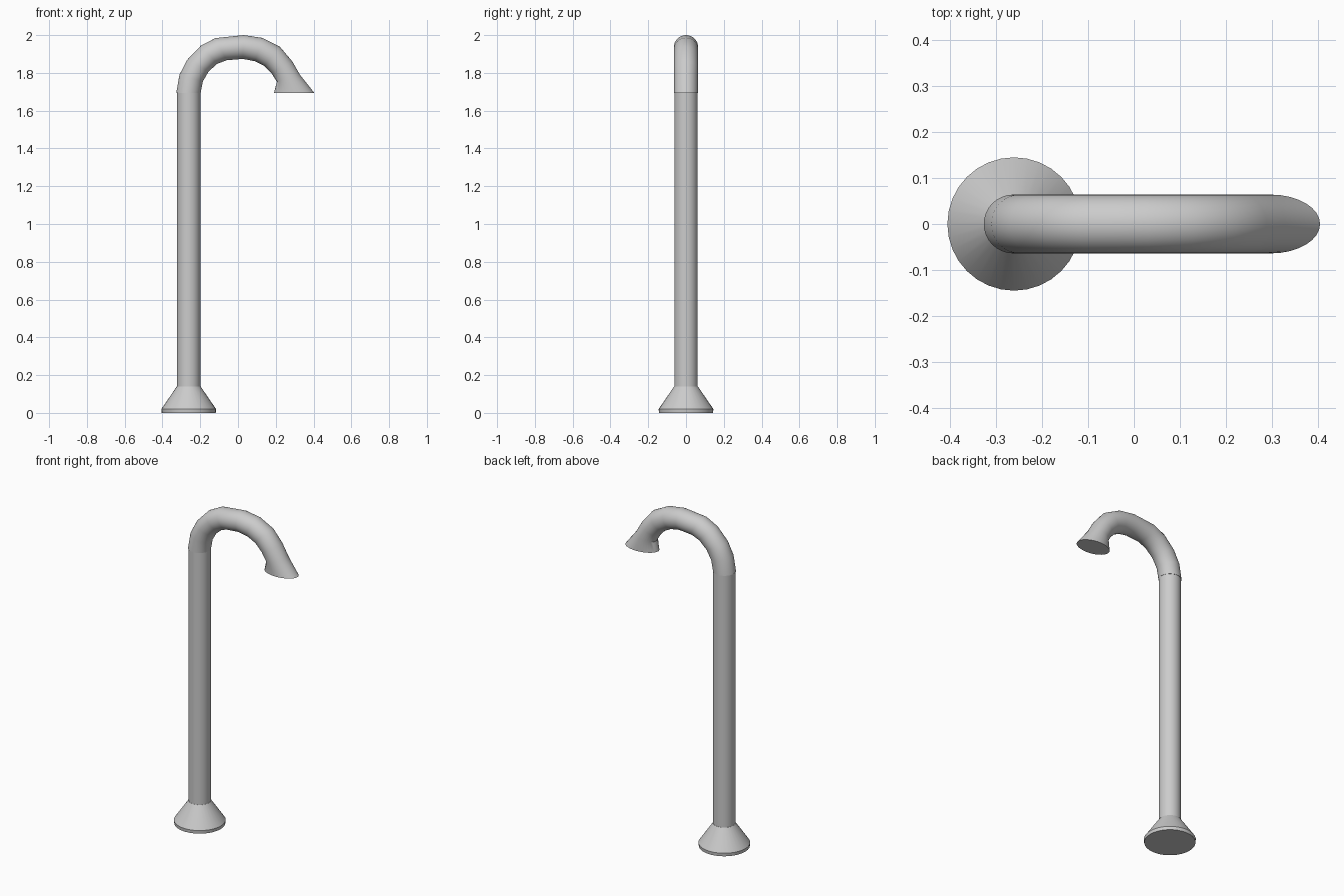
import bpy, bmesh, math
from mathutils import Vector

if "Cube" in bpy.data.objects:
    bpy.data.objects.remove(bpy.data.objects["Cube"])

SEG = 32
PX = -0.261  # post axis


def loft(name, rings, half_depth=None):
    """Skin elliptical rings given as (left/outer point, right/inner point) in xz."""
    bm = bmesh.new()
    loops = []
    for a, b in rings:
        a, b = Vector((a[0], 0, a[1])), Vector((b[0], 0, b[1]))
        mid, axis = (a + b) / 2, (a - b) / 2
        depth = half_depth or axis.length
        loops.append([bm.verts.new(mid + axis * math.cos(t) + Vector((0, depth * math.sin(t), 0)))
                      for t in (2 * math.pi * i / SEG for i in range(SEG))])
    for lo, hi in zip(loops, loops[1:]):
        for i in range(SEG):
            j = (i + 1) % SEG
            bm.faces.new((lo[i], lo[j], hi[j], hi[i]))
    bm.faces.new(loops[0])
    bm.faces.new(loops[-1])
    bmesh.ops.recalc_face_normals(bm, faces=bm.faces)
    mesh = bpy.data.meshes.new(name)
    bm.to_mesh(mesh)
    bm.free()
    ob = bpy.data.objects.new(name, mesh)
    bpy.context.collection.objects.link(ob)
    bpy.ops.object.select_all(action='DESELECT')
    ob.select_set(True)
    bpy.context.view_layer.objects.active = ob
    bpy.ops.object.shade_smooth_by_angle(angle=math.radians(35))
    return ob


def round_ring(r, z):
    return ((PX - r, z), (PX + r, z))


# Flared foot
loft("base_flange", [round_ring(0.143, 0), round_ring(0.145, 0.02), round_ring(0.063, 0.14)])

# Straight pipe
loft("post", [round_ring(0.062, 0.13), round_ring(0.062, 1.70)])

# Curved top pipe ending in a level, stretched mouth
outer = [(-0.327, 1.693), (-0.31, 1.79), (-0.27, 1.868), (-0.197, 1.944), (-0.12, 1.984), (0.03, 2.0),
         (0.13, 1.985), (0.222, 1.938), (0.288, 1.86), (0.328, 1.79), (0.405, 1.693)]
inner = [(-0.198, 1.693), (-0.186, 1.755), (-0.155, 1.808), (-0.11, 1.848), (-0.06, 1.867), (0.025, 1.874),
         (0.09, 1.862), (0.14, 1.836), (0.178, 1.798), (0.206, 1.752), (0.19, 1.693)]
loft("curved_spout", list(zip(outer, inner)), 0.064)
